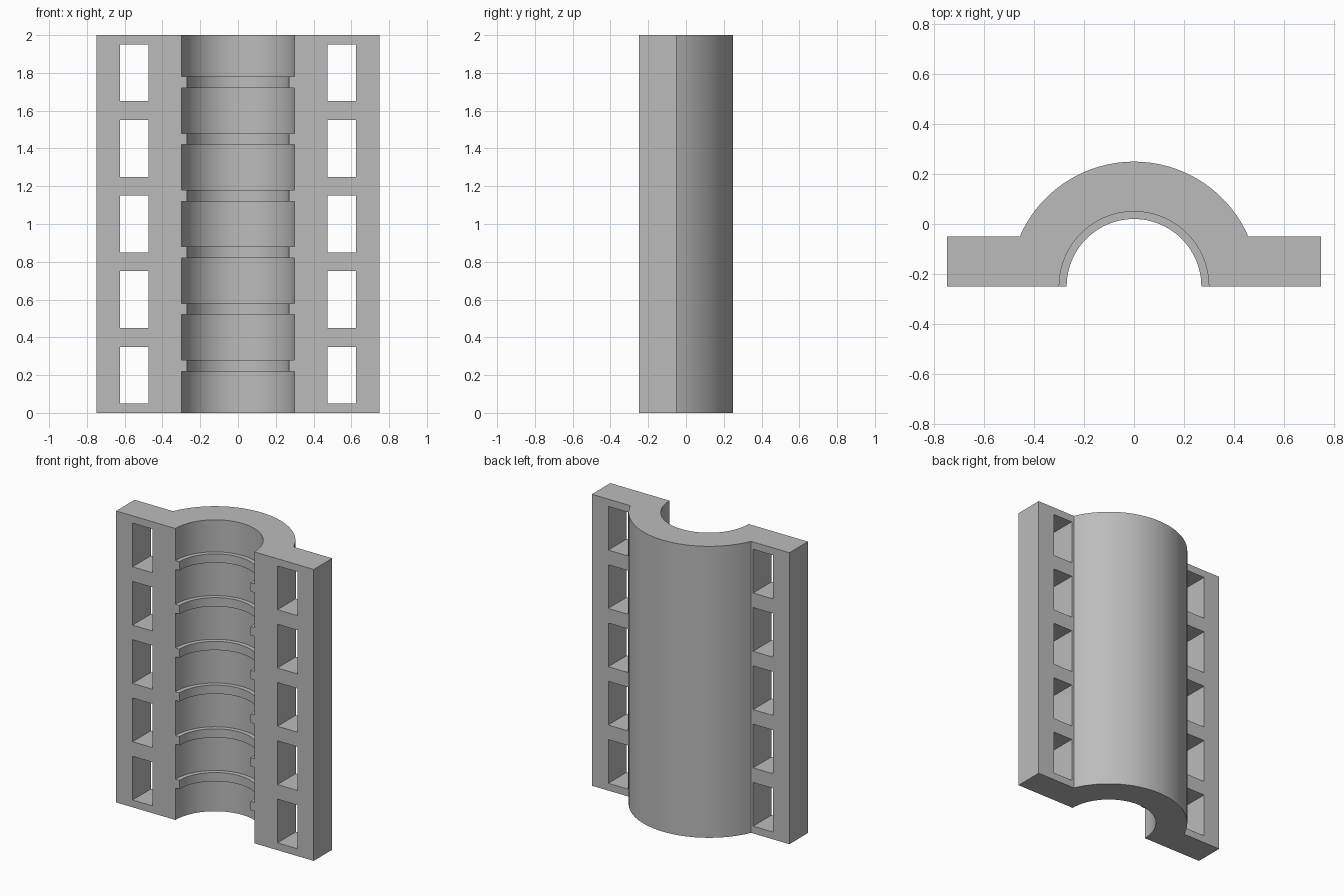
import bpy
import bmesh
from math import radians, pi, sin, cos, asin
from mathutils import Matrix, Vector

if "Cube" in bpy.data.objects:
    bpy.data.objects.remove(bpy.data.objects["Cube"], do_unlink=True)

HEIGHT = 2.0
HALF_WIDTH = 0.75
FRONT = -0.25            # split plane, which holds the bore axis
FLANGE = 0.2             # flange thickness
OUTER, BORE, RIB = 0.5, 0.3, 0.27
RIB_COUNT, RIB_STEP, RIB_HEIGHT = 6, 0.3, 0.06
WINDOW_COUNT, WINDOW_STEP = 5, 0.4
STEPS = 48


def arc(radius, start, end):
    """Points on an arc about the bore axis."""
    angles = [start + (end - start) * i / STEPS for i in range(STEPS + 1)]
    return [(radius * cos(a), FRONT + radius * sin(a)) for a in angles]


def new_object(name, bm):
    bmesh.ops.recalc_face_normals(bm, faces=bm.faces)
    mesh = bpy.data.meshes.new(name)
    bm.to_mesh(mesh)
    bm.free()
    obj = bpy.data.objects.new(name, mesh)
    bpy.context.collection.objects.link(obj)
    return obj


# Material
grey = bpy.data.materials.new("mid_grey")
grey.use_nodes = True
colour = (0.5, 0.5, 0.5, 1)
grey.diffuse_color = colour
grey.node_tree.nodes["Principled BSDF"].inputs["Base Color"].default_value = colour

# Half sleeve with side flanges, extruded upward
join = asin(FLANGE / OUTER)
back = FRONT + FLANGE
profile = [(HALF_WIDTH, FRONT), (HALF_WIDTH, back)]
profile += arc(OUTER, join, pi - join)
profile += [(-HALF_WIDTH, back), (-HALF_WIDTH, FRONT)]
profile += arc(RIB, pi, 0)
bm = bmesh.new()
base = bm.faces.new([bm.verts.new((x, y, 0)) for x, y in profile])
top = bmesh.ops.extrude_face_region(bm, geom=[base], use_keep_orig=True)["geom"]
bmesh.ops.translate(bm, vec=(0, 0, HEIGHT),
                    verts=[v for v in top if isinstance(v, bmesh.types.BMVert)])
sleeve = new_object("half_sleeve", bm)
sleeve.data.materials.append(grey)

# Cutter: wide bore sections between the ribs
bm = bmesh.new()
for i in range(RIB_COUNT + 1):
    middle = 0.1 + RIB_STEP * i
    low = -0.1 if i == 0 else middle - 0.15 + RIB_HEIGHT / 2
    high = HEIGHT + 0.1 if i == RIB_COUNT else middle + 0.15 - RIB_HEIGHT / 2
    bmesh.ops.create_cone(
        bm, cap_ends=True, segments=STEPS * 2, radius1=BORE, radius2=BORE,
        depth=high - low,
        matrix=Matrix.Translation((0, FRONT, (low + high) / 2)))

# Cutter: flange windows
for side in (-1, 1):
    for i in range(WINDOW_COUNT):
        centre = Vector((side * 0.55, FRONT + FLANGE / 2, 0.2 + WINDOW_STEP * i))
        bmesh.ops.create_cube(bm, size=1, matrix=Matrix.Translation(centre)
                              @ Matrix.Diagonal((0.15, 1, 0.3, 1)))
cutter = new_object("cutter", bm)
cutter.hide_render = True

# Cut, then smooth the curved walls
bpy.context.view_layer.objects.active = sleeve
sleeve.select_set(True)
cut = sleeve.modifiers.new("openings", "BOOLEAN")
cut.operation = "DIFFERENCE"
cut.solver = "EXACT"
cut.object = cutter
bpy.ops.object.modifier_apply(modifier=cut.name)
bpy.data.objects.remove(cutter, do_unlink=True)
bpy.ops.object.shade_smooth_by_angle(angle=radians(20))
